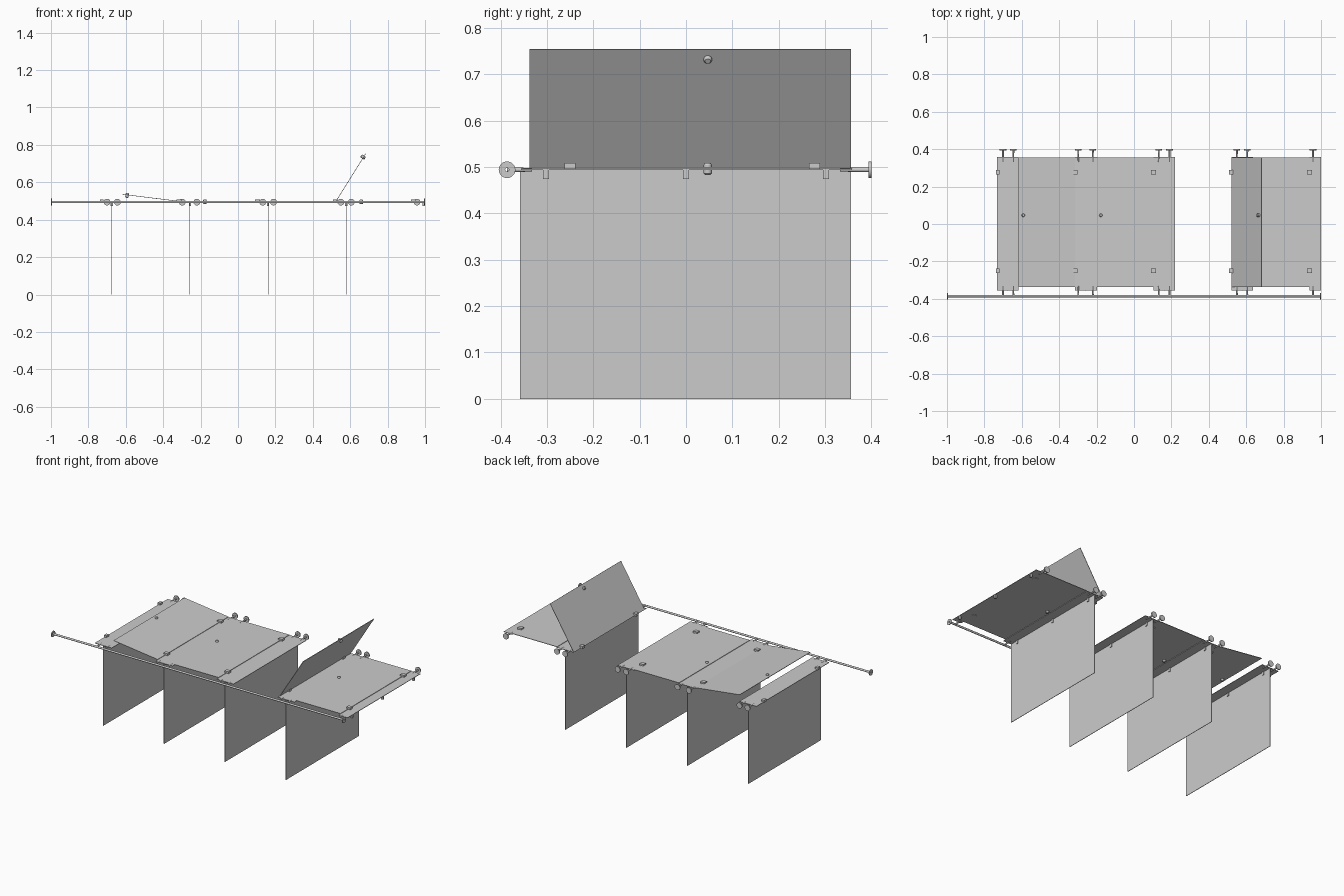
import bpy, math
from mathutils import Vector, Matrix

if "Cube" in bpy.data.objects:
    bpy.data.objects.remove(bpy.data.objects["Cube"])

TOP = 0.497      # height of the top boards
ROD_Y = -0.386   # line of the long rail
T = 0.003        # board thickness


def box(name, x0, x1, y0, y1, z0, z1):
    bpy.ops.mesh.primitive_cube_add(size=1)
    o = bpy.context.object
    o.name = name
    o.data.transform(Matrix.Translation(((x0+x1)/2, (y0+y1)/2, (z0+z1)/2))
                     @ Matrix.Diagonal((x1-x0, y1-y0, z1-z0, 1)))
    return o


def lathe(name, profile, origin, axis, n=20, closed=False):
    """Revolve (radius, distance) points about an axis."""
    rot = Vector(axis).to_track_quat('Z', 'Y').to_matrix().to_4x4()
    mat = Matrix.Translation(origin) @ rot
    verts, faces, m = [], [], len(profile)
    for i in range(n):
        a = 2*math.pi*i/n
        verts += [mat @ Vector((r*math.cos(a), r*math.sin(a), d)) for r, d in profile]
    for i in range(n):
        j = (i+1) % n
        for k in range(m if closed else m-1):
            l = (k+1) % m
            faces.append((i*m+k, j*m+k, j*m+l, i*m+l))
    if not closed:
        faces.append([i*m for i in range(n)][::-1])
        faces.append([i*m+m-1 for i in range(n)])
    me = bpy.data.meshes.new(name)
    me.from_pydata(verts, [], faces)
    o = bpy.data.objects.new(name, me)
    bpy.context.collection.objects.link(o)
    bpy.ops.object.select_all(action='DESELECT')
    o.select_set(True)
    bpy.context.view_layer.objects.active = o
    bpy.ops.object.shade_smooth_by_angle()
    return o


# Long hollow rail with a flange on each end
lathe("front_rail", [(0.004, 0), (0.018, 0), (0.018, 0.005), (0.006, 0.005),
                     (0.006, 1.995), (0.018, 1.995), (0.018, 2), (0.004, 2)],
      (-1, ROD_Y, TOP-0.003), (1, 0, 0), closed=True)

# Fixed strips (left edge every 0.418), the last cut off at the right end
LEFT = [-0.733 + 0.418*i for i in range(5)]
for i, x in enumerate(LEFT):
    box("fixed_strip", x, min(x+0.116, 1.0), -0.356, 0.358, TOP-T, TOP)
    # Hinge blocks on the left edge
    for y in (-0.25, 0.277):
        box("hinge_block", x-(0.004 if i == 0 else 0.013), x+0.014, y-0.012, y+0.012, TOP-0.004, TOP+0.012)

# Hanging divider panels with small brackets
for x in LEFT[:4]:
    px = x+0.058
    box("divider_panel", px-T/2, px+T/2, -0.358, 0.356, 0, TOP-T)
for x in LEFT:
    px = min(x+0.058, 0.992)
    for y in (-0.302, 0, 0.302):
        box("bracket", px-0.006, px+0.006, y-0.006, y+0.006, 0.474, TOP-T)

# Pins that carry the strips, headed at the back and running to the rail in front
for x in (-0.70, -0.645, -0.298, -0.22, 0.132, 0.19, 0.55, 0.606, 0.957):
    lathe("back_pin", [(0.004, 0), (0.005, 0.062), (0.018, 0.062), (0.018, 0.068)],
          (x, 0.332, TOP-0.003), (0, 1, 0))
    lathe("front_pin", [(0.004, 0), (0.005, 0.054)], (x, -0.332, TOP-0.003), (0, -1, 0))

# Hinged flaps with a round knob near the free edge
for x, angle in zip(LEFT[1:], (7, 0, 122, 0)):
    flap = box("flap", -0.304, 0, -0.338, 0.356, 0, T)
    knob = lathe("flap_knob", [(0.006, -0.016), (0.009, -0.013), (0.009, 0.005),
                               (0.006, 0.010)], (-0.280, 0.047, 0.002), (0, 0, 1), 16)
    hinge = Matrix.Translation((x, 0, TOP)) @ Matrix.Rotation(math.radians(angle), 4, 'Y')
    for o in (flap, knob):
        o.data.transform(hinge)
